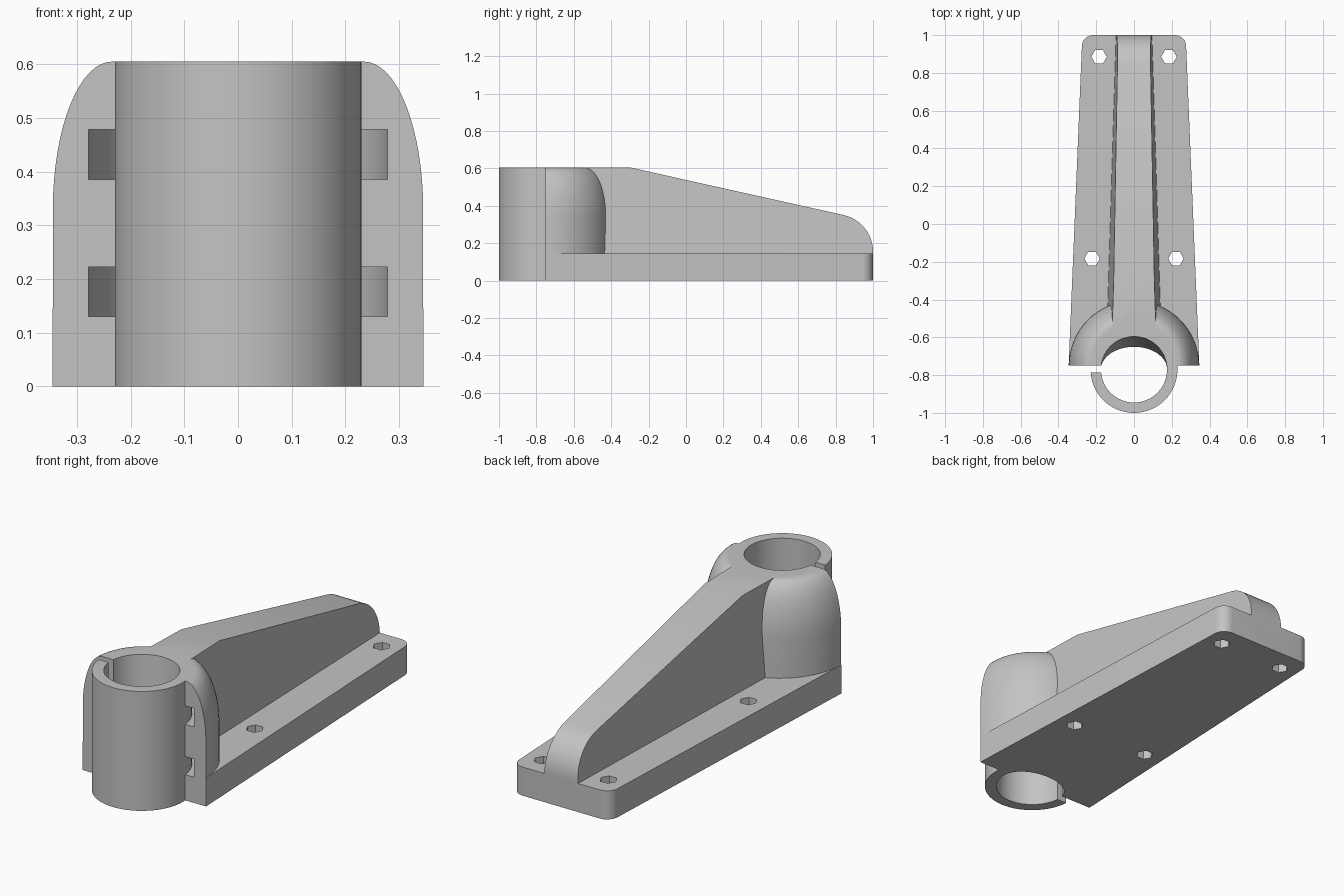
import bpy, bmesh
from math import sin, cos, pi, radians

if "Cube" in bpy.data.objects:
    bpy.data.objects.remove(bpy.data.objects["Cube"])

H = 0.605            # overall height
PLATE = 0.145        # plate thickness
FACE = -0.75         # flat front face of the boss
TUBE_Y = -0.77       # tube axis
SEG = 64

grey = bpy.data.materials.new("plain grey")
grey.use_nodes = True
grey.diffuse_color = (0.55, 0.55, 0.55, 1)
grey.node_tree.nodes["Principled BSDF"].inputs["Base Color"].default_value = grey.diffuse_color


def loft(name, rings):
    """Solid through matching rings of points, capped at both ends."""
    bm = bmesh.new()
    loops = [[bm.verts.new(p) for p in ring] for ring in rings]
    n = len(loops[0])
    for a, b in zip(loops, loops[1:]):
        for i in range(n):
            j = (i + 1) % n
            bm.faces.new((a[i], a[j], b[j], b[i]))
    bm.faces.new(loops[0])
    bm.faces.new(loops[-1])
    bmesh.ops.recalc_face_normals(bm, faces=bm.faces)
    mesh = bpy.data.meshes.new(name)
    bm.to_mesh(mesh)
    bm.free()
    mesh.materials.append(grey)
    ob = bpy.data.objects.new(name, mesh)
    bpy.context.collection.objects.link(ob)
    return ob


def circle(x, y, z, r, n=SEG, back=1.0):
    """Ring of points; back squashes the half behind the centre."""
    pts = []
    for i in range(n):
        a = 2 * pi * i / n
        dy = r * sin(a)
        pts.append((x + r * cos(a), y + (dy * back if dy > 0 else dy), z))
    return pts


def cylinder(name, x, y, r, z0, z1, n=SEG):
    return loft(name, [circle(x, y, z0, r, n), circle(x, y, z1, r, n)])


def box(name, x0, x1, y0, y1, z0, z1):
    return loft(name, [[(x0, y0, z), (x1, y0, z), (x1, y1, z), (x0, y1, z)] for z in (z0, z1)])


def combine(target, other, operation):
    mod = target.modifiers.new("join", "BOOLEAN")
    mod.operation = operation
    mod.solver = "EXACT"
    mod.object = other
    bpy.context.view_layer.objects.active = target
    bpy.ops.object.modifier_apply(modifier=mod.name)
    bpy.data.objects.remove(other)


# Domed boss: straight wall, elliptical shoulder, flat front
shoulder = [(0.345, 0.0)]
for i in range(17):
    a = pi / 2 * i / 16
    shoulder.append((0.235 + 0.11 * cos(a), 0.33 + (H - 0.33) * sin(a)))
bracket = loft("bracket", [circle(0, FACE, z, r) for r, z in shoulder])
combine(bracket, box("front_trim", -1, 1, -2, FACE, -1, 1), "DIFFERENCE")

# Tapered base plate with rounded rear corners
R = 0.06
half = [(0.346, FACE)] + [
    (0.276 - R + R * cos(a), 1 - R + R * sin(a)) for a in [pi / 2 * i / 8 for i in range(9)]]
outline = half + [(-x, y) for x, y in reversed(half)]
plate = loft("base_plate", [[(x, y, z) for x, y in outline] for z in (0, PLATE)])
combine(bracket, plate, "UNION")

# Sloping rib with drafted sides and a rounded tail
profile = [(-0.7, 0.1), (-0.7, H), (-0.3, H)]
for i in range(13):
    a = radians(77.4) * (1 - i / 12)
    profile.append((0.8 + 0.2 * cos(a), 0.155 + 0.2 * sin(a)))
profile.append((1, 0.1))


def rib_side(s):
    return [(s * (0.095 + 0.031 * (1 - y) - 0.06 * (z - PLATE)), y, z) for y, z in profile]


combine(bracket, loft("rib", [rib_side(-1), rib_side(1)]), "UNION")

# Two strap channels running behind the tube
for z0, z1 in ((0.13, 0.222), (0.385, 0.479)):
    combine(bracket, cylinder("strap_channel", 0, TUBE_Y, 0.28, z0, z1), "DIFFERENCE")

# Clamp tube
combine(bracket, cylinder("tube", 0, TUBE_Y, 0.23, 0, H), "UNION")

# Bore whose rear wall leans forward towards the bottom
bore = loft("bore", [circle(0, TUBE_Y, -0.01, 0.175, back=0.68),
                     circle(0, TUBE_Y, H + 0.01, 0.175)])
combine(bracket, bore, "DIFFERENCE")

# Slit on one side of the tube
combine(bracket, box("slit", -0.3, -0.1, -0.787, FACE, -0.1, 1), "DIFFERENCE")

# Hexagonal screw holes
for x, y in ((0.185, 0.885), (0.222, -0.183)):
    for s in (-1, 1):
        combine(bracket, cylinder("screw_hole", s * x, y, 0.041, -0.1, 0.3, 6), "DIFFERENCE")

# Smooth curved walls, crisp edges
bpy.ops.object.select_all(action="DESELECT")
bracket.select_set(True)
bpy.context.view_layer.objects.active = bracket
bpy.ops.object.shade_smooth_by_angle(angle=radians(25))
